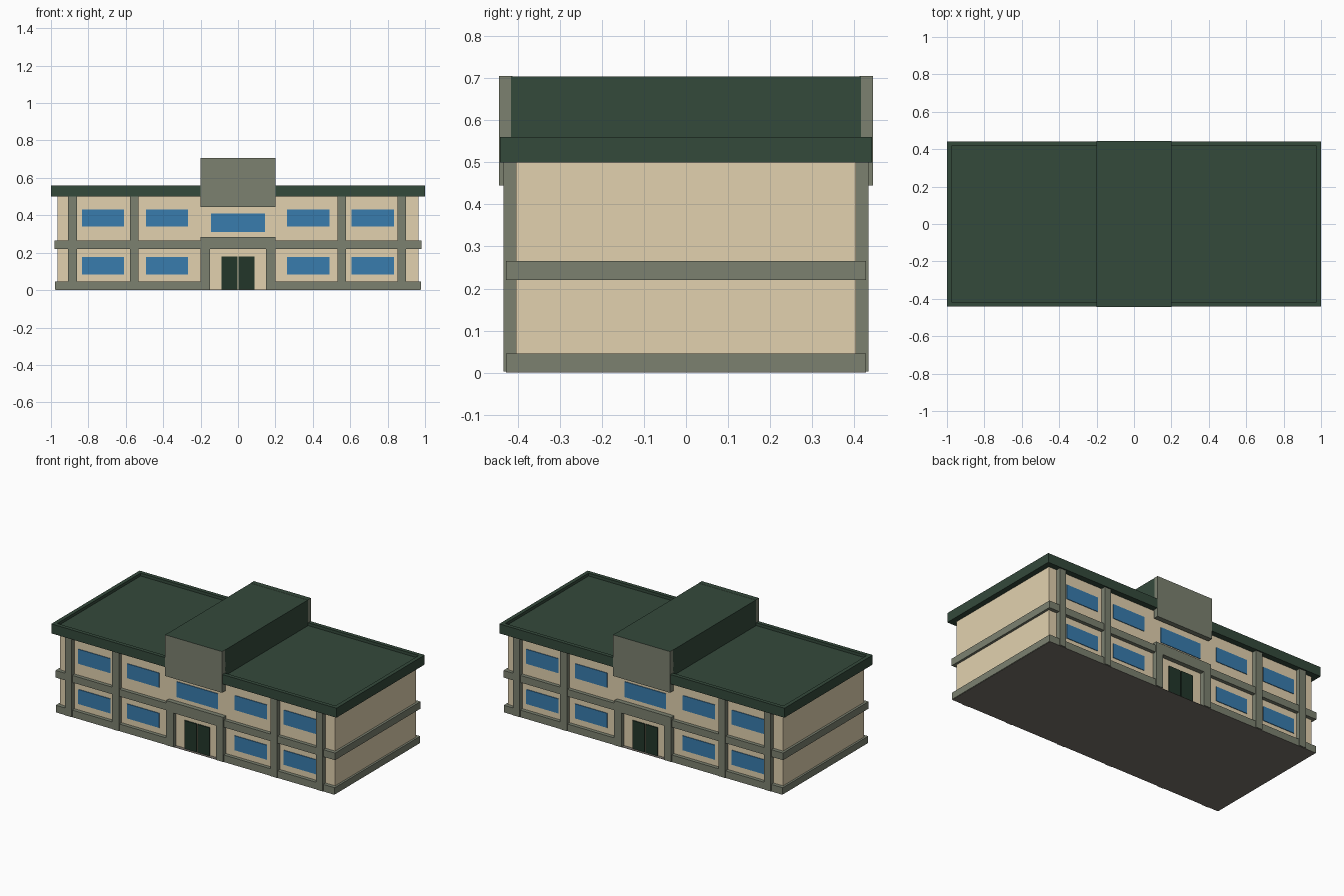
import bpy, bmesh

if "Cube" in bpy.data.objects:
    bpy.data.objects.remove(bpy.data.objects["Cube"])


def mat(name, r, g, b):
    m = bpy.data.materials.new(name)
    m.diffuse_color = (r, g, b, 1)
    m.use_nodes = True
    m.node_tree.nodes["Principled BSDF"].inputs["Base Color"].default_value = m.diffuse_color
    return m


BEIGE = mat("beige_wall", 0.76, 0.64, 0.43)
GREY = mat("grey_green_trim", 0.2, 0.22, 0.163)
GREEN = mat("dark_green_roof", 0.034, 0.067, 0.044)
DOOR = mat("deep_green_door", 0.016, 0.037, 0.023)
BLUE = mat("blue_glass", 0.04, 0.2, 0.42)
FLOOR = mat("dark_floor", 0.19, 0.175, 0.15)


def box(name, x, y, z, material, top=None, inset=None):
    """Box from (min, max) ranges; optional top colour and sunken top (width, depth)."""
    bm = bmesh.new()
    bmesh.ops.create_cube(bm, size=1)
    for v in bm.verts:
        v.co = [r[0] if c < 0 else r[1] for c, r in zip(v.co, (x, y, z))]
    bm.normal_update()
    up = [f for f in bm.faces if f.normal.z > 0.9]
    if inset:
        bmesh.ops.inset_region(bm, faces=up, thickness=inset[0])
        ring = bmesh.ops.extrude_discrete_faces(bm, faces=up)["faces"]
        for v in {v for f in ring for v in f.verts}:
            v.co.z -= inset[1]
    if top:
        for f in up:
            f.material_index = 1
    me = bpy.data.meshes.new(name)
    bm.to_mesh(me)
    bm.free()
    me.materials.append(material)
    if top:
        me.materials.append(top)
    ob = bpy.data.objects.new(name, me)
    bpy.context.collection.objects.link(ob)
    return ob


def facade(name, x, depth, z, material, top=None):
    """The same box on the front and on the back."""
    a, b = depth
    box("front_" + name, x, (-b, -a), z, material, top)
    box("back_" + name, (-x[1], -x[0]), (a, b), z, material, top)


WALL = 0.405
# Main body, floor and horizontal bands
box("floor", (-0.975, 0.975), (-0.428, 0.428), (0, 0.002), FLOOR)
box("walls", (-0.965, 0.965), (-WALL, WALL), (0.002, 0.51), BEIGE)
box("middle_band", (-0.98, 0.98), (-0.428, 0.428), (0.22, 0.265), GREY)
for side, x in (("left", (-0.978, -0.16)), ("right", (0.16, 0.978))):
    box(side + "_base_band", x, (-0.428, 0.428), (0.002, 0.045), GREY)

# Roof slab with low parapet
box("roof", (-1, 1), (-0.442, 0.442), (0.50, 0.56), GREEN, inset=(0.035, 0.018))

# Raised centre block with grey end panels
box("roof_block", (-0.2, 0.2), (-0.416, 0.416), (0.51, 0.705), GREEN)
facade("block_panel", (-0.2, 0.2), (0.413, 0.445), (0.445, 0.706), GREY, GREEN)

# Pillars
for i, x in enumerate((-0.885, -0.555, 0.555, 0.875)):
    facade(f"pillar_{i}", (x - 0.023, x + 0.023), (0.40, 0.434), (0.002, 0.505), GREY)

# Windows
for i, x in enumerate((-0.722, -0.38, 0.375, 0.72)):
    for floor, z in (("lower", 0.13), ("upper", 0.385)):
        facade(f"{floor}_window_{i}", (x - 0.113, x + 0.113), (WALL - 0.003, WALL + 0.004),
               (z - 0.046, z + 0.046), BLUE)
facade("centre_window", (-0.145, 0.145), (WALL - 0.003, WALL + 0.004), (0.312, 0.41), BLUE)

# Entrance: surround and double door
for side, s in (("left", -1), ("right", 1)):
    facade(side + "_door_post", tuple(sorted((s * 0.15, s * 0.2))), (0.40, 0.434), (0.002, 0.285), GREY)
    facade(side + "_door_leaf", tuple(sorted((s * 0.003, s * 0.088))), (0.40, 0.412), (0.002, 0.18), DOOR)
facade("door_lintel", (-0.15, 0.15), (0.40, 0.434), (0.219, 0.285), GREY)
